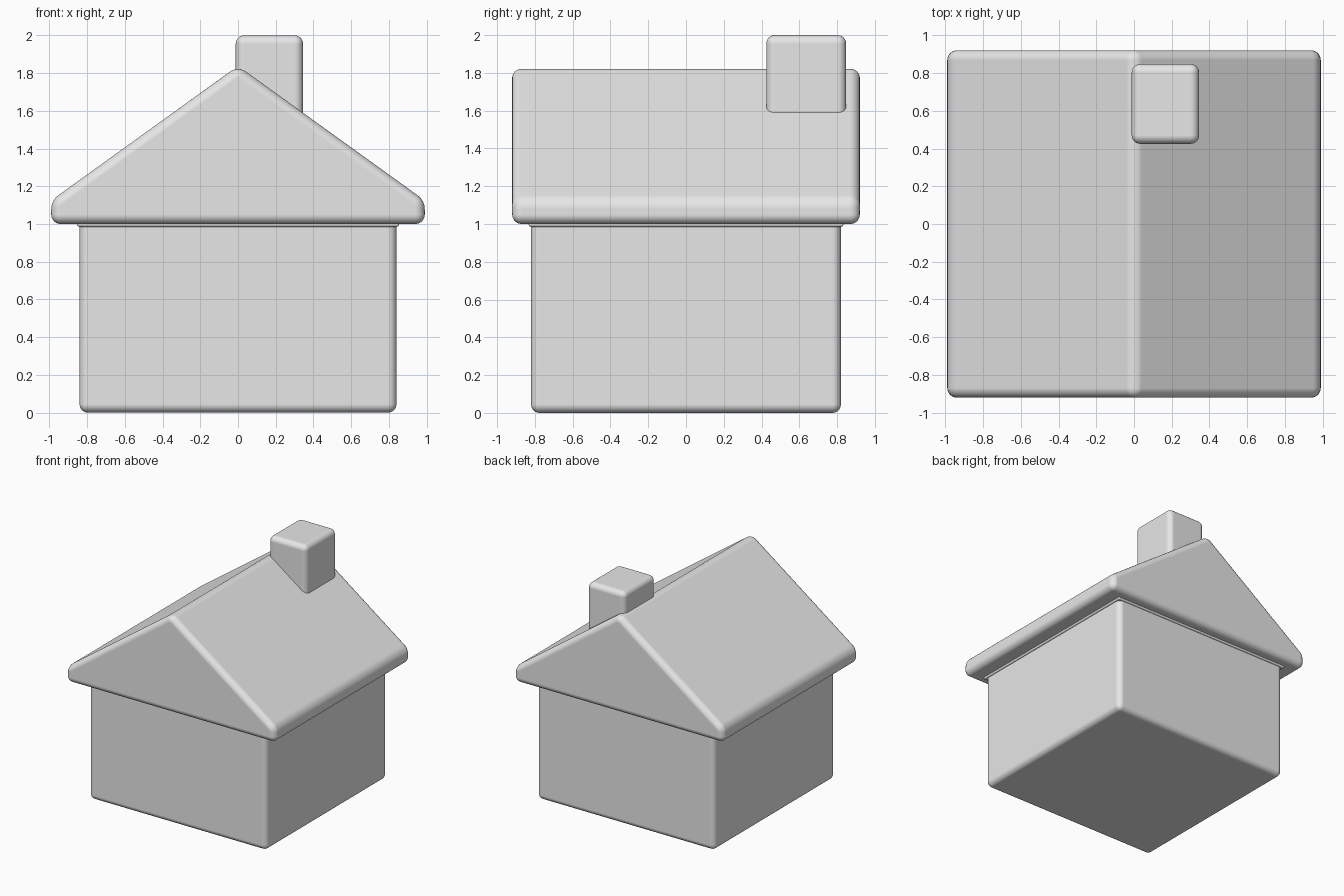
import bpy

cube = bpy.data.objects.get("Cube")
if cube:
    bpy.data.objects.remove(cube, do_unlink=True)

# Single plain grey for the whole house
GREY = (0.8, 0.8, 0.8, 1.0)
grey = bpy.data.materials.new("plain_grey")
grey.use_nodes = True
grey.diffuse_color = GREY
grey.node_tree.nodes["Principled BSDF"].inputs["Base Color"].default_value = GREY


def rounded_prism(name, profile, y_front, y_back, radius):
    """Extrude an x-z profile along y and round all its edges."""
    n = len(profile)
    verts = [(x, y, z) for y in (y_front, y_back) for x, z in profile]
    faces = [tuple(range(n)), tuple(reversed(range(n, 2 * n)))]
    for i in range(n):
        j = (i + 1) % n
        faces.append((j, i, n + i, n + j))
    mesh = bpy.data.meshes.new(name)
    mesh.from_pydata(verts, [], faces)
    mesh.materials.append(grey)
    for face in mesh.polygons:
        face.use_smooth = True
    obj = bpy.data.objects.new(name, mesh)
    bpy.context.collection.objects.link(obj)
    bevel = obj.modifiers.new("rounded_edges", "BEVEL")
    bevel.width = radius
    bevel.segments = 6
    bevel.limit_method = "NONE"
    bevel.harden_normals = True
    return obj


def rectangle(x0, x1, z0, z1):
    return [(x0, z0), (x1, z0), (x1, z1), (x0, z1)]


# Walls, tucked up into the roof
rounded_prism("walls", rectangle(-0.84, 0.84, 0, 1.1), -0.82, 0.82, 0.045)

# Narrow lip filling the joint under the eaves
rounded_prism("eaves_joint", rectangle(-0.853, 0.853, 0.985, 1.06), -0.833, 0.833, 0.012)

# Gabled roof with thick eaves
gable = [(-0.99, 1.0), (0.99, 1.0), (0.99, 1.125), (0, 1.838), (-0.99, 1.125)]
rounded_prism("roof", gable, -0.92, 0.92, 0.05)

# Chimney beside the ridge near the back
rounded_prism("chimney", rectangle(-0.012, 0.345, 1.4, 2.0), 0.425, 0.848, 0.045)
